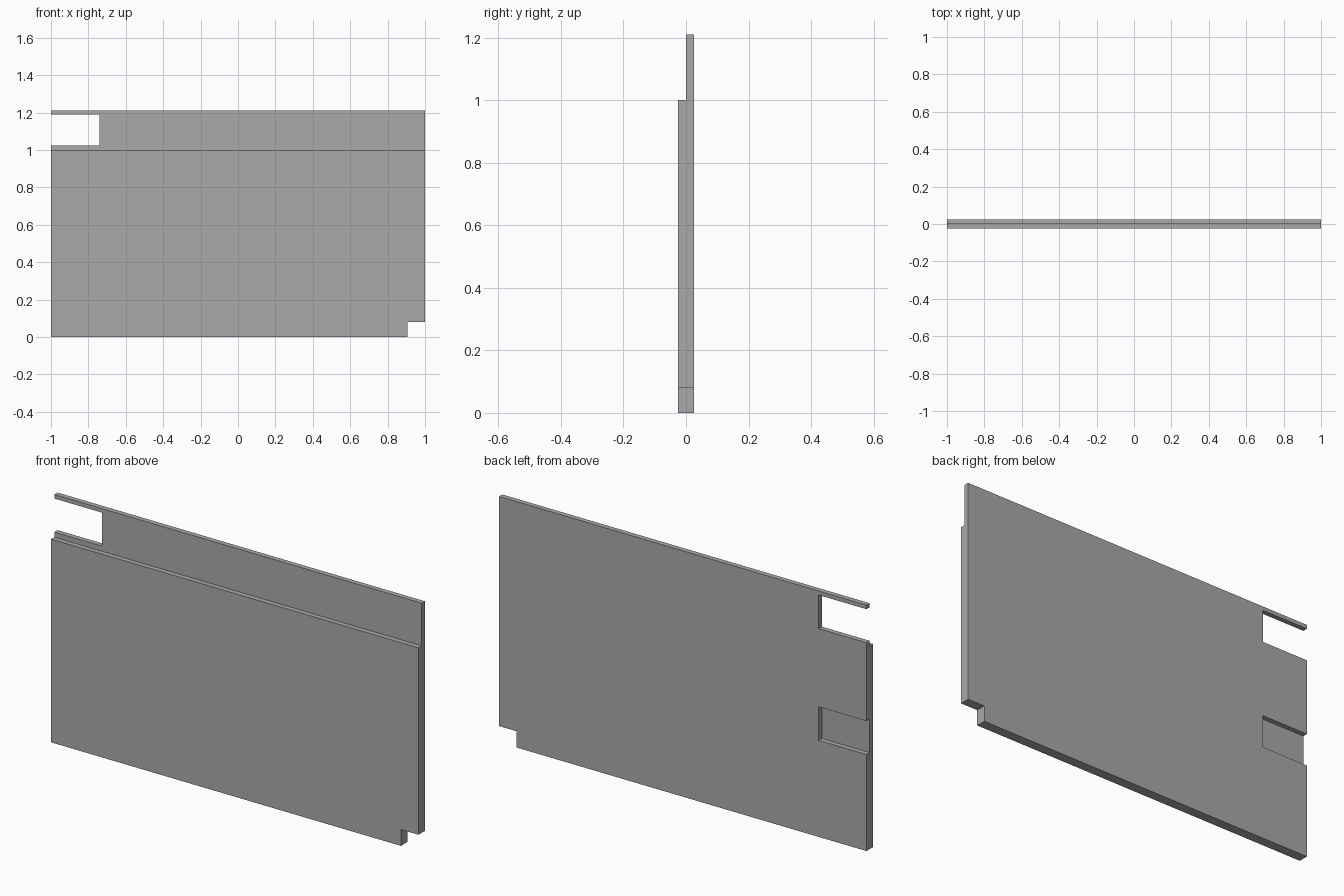
import bpy
import bmesh

if "Cube" in bpy.data.objects:
    bpy.data.objects.remove(bpy.data.objects["Cube"], do_unlink=True)

HALF = 0.025          # thickness of each layer
TOP, STEP = 1.21, 1.0  # heights of the back and front layers

grey = bpy.data.materials.new("mid grey")
grey.use_nodes = True
colour = (0.4, 0.4, 0.4, 1)
grey.diffuse_color = colour
grey.node_tree.nodes["Principled BSDF"].inputs["Base Color"].default_value = colour


def make_object(name, bm):
    bmesh.ops.recalc_face_normals(bm, faces=bm.faces[:])
    mesh = bpy.data.meshes.new(name)
    bm.to_mesh(mesh)
    bm.free()
    mesh.materials.append(grey)
    obj = bpy.data.objects.new(name, mesh)
    bpy.context.collection.objects.link(obj)
    return obj


def box_cutter(name, x, y, z):
    bm = bmesh.new()
    bmesh.ops.create_cube(bm, size=1)
    for v in bm.verts:
        v.co = [lo + (c + 0.5) * (hi - lo) for c, (lo, hi) in zip(v.co, (x, y, z))]
    return make_object(name, bm)


def hole_cutter(name, x, z, y0, y1, radius=0.022):
    bm = bmesh.new()
    bmesh.ops.create_cone(bm, cap_ends=True, segments=32, radius1=radius,
                          radius2=radius, depth=y1 - y0)
    for v in bm.verts:
        a, b, c = v.co
        v.co = (x + a, (y0 + y1) / 2 + c, z + b)
    return make_object(name, bm)


# Stepped panel: rebated side profile extruded along its length
bm = bmesh.new()
profile = [(-HALF, 0), (HALF, 0), (HALF, TOP), (0, TOP), (0, STEP), (-HALF, STEP)]
face = bm.faces.new([bm.verts.new((-1, y, z)) for y, z in profile])
side = bmesh.ops.extrude_face_region(bm, geom=[face])["geom"]
bmesh.ops.translate(bm, vec=(2, 0, 0),
                    verts=[g for g in side if isinstance(g, bmesh.types.BMVert)])
panel = make_object("stepped_panel", bm)

# Slots, pocket, corner notch and bolt holes
cutters = [
    box_cutter("upper_slot_cutter", (-1.1, -0.74), (-0.1, 0.1), (1.025, 1.19)),
    box_cutter("rear_pocket_cutter", (-1.1, -0.74), (0, 0.1), (0.475, 0.64)),
    box_cutter("corner_notch_cutter", (0.905, 1.1), (-0.1, 0.1), (-0.1, 0.08)),
    hole_cutter("through_hole_cutter", -0.5, 1.107, -0.1, 0.1),
    hole_cutter("blind_hole_cutter", -0.33, 0.092, 0, 0.1),
]
bpy.context.view_layer.objects.active = panel
panel.select_set(True)
for cutter in cutters:
    mod = panel.modifiers.new(cutter.name, "BOOLEAN")
    mod.operation = "DIFFERENCE"
    mod.solver = "EXACT"
    mod.object = cutter
    bpy.ops.object.modifier_apply(modifier=mod.name)
    bpy.data.objects.remove(cutter, do_unlink=True)

# Smooth hole walls, crisp panel edges
bpy.ops.object.shade_smooth_by_angle()
